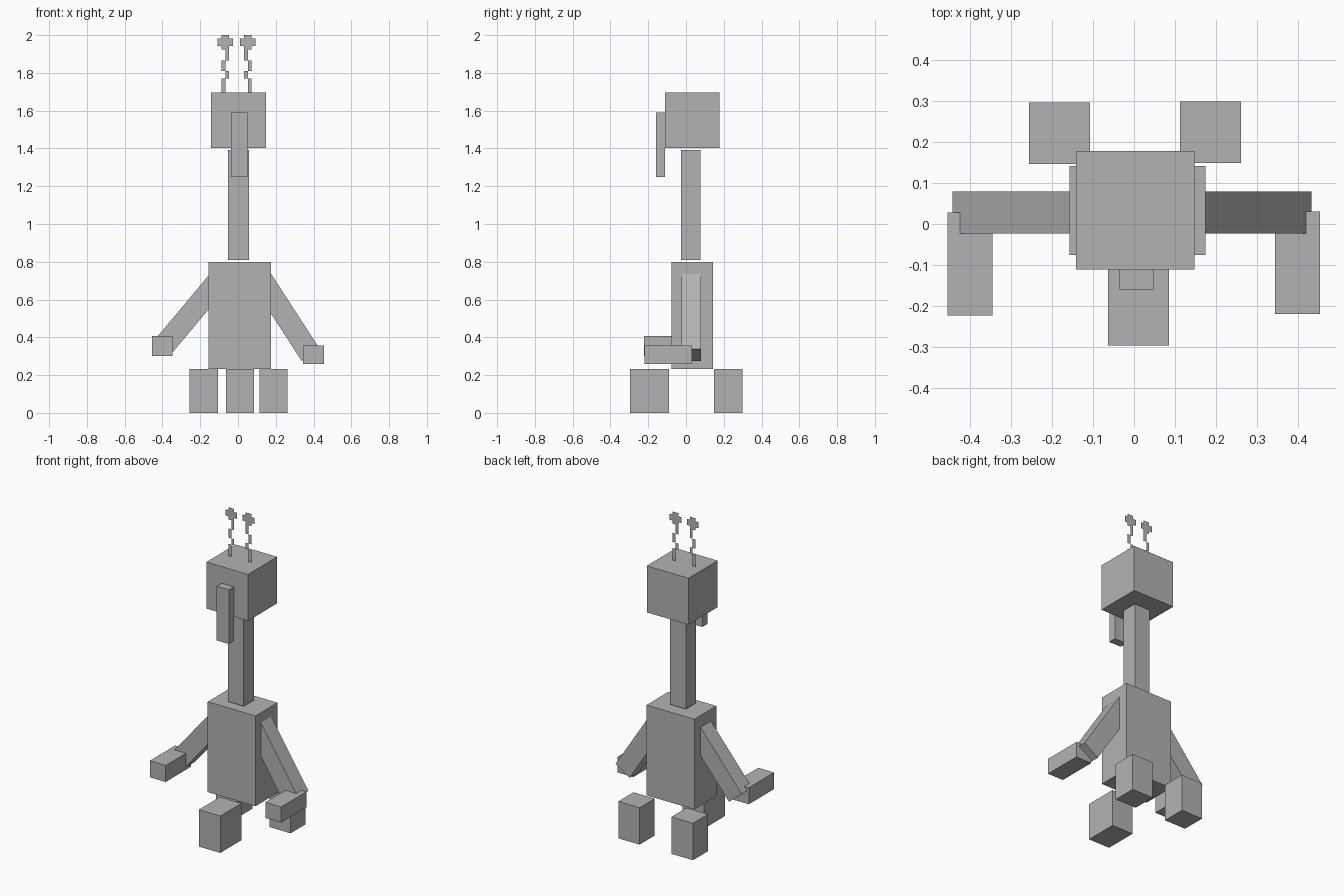
import bpy
import bmesh
import math
from mathutils import Matrix, Vector

if "Cube" in bpy.data.objects:
    bpy.data.objects.remove(bpy.data.objects["Cube"])

grey = bpy.data.materials.new("mid grey")
grey.diffuse_color = (0.45, 0.45, 0.45, 1)
grey.use_nodes = True
grey.node_tree.nodes["Principled BSDF"].inputs["Base Color"].default_value = grey.diffuse_color


def finish(name, bm):
    mesh = bpy.data.meshes.new(name)
    bm.to_mesh(mesh)
    bm.free()
    mesh.materials.append(grey)
    obj = bpy.data.objects.new(name, mesh)
    bpy.context.collection.objects.link(obj)
    return obj


def box(name, x, y, z):
    """Box from its (low, high) limits on each axis."""
    size = [b - a for a, b in (x, y, z)]
    mid = Vector([(a + b) / 2 for a, b in (x, y, z)])
    bm = bmesh.new()
    bmesh.ops.create_cube(bm, size=1, matrix=Matrix.Translation(mid) @ Matrix.Diagonal((*size, 1)))
    return finish(name, bm)


def arm(name, wrist, direction, length):
    """Slanted square bar running from the wrist up into the body."""
    d = Vector((direction[0], 0, direction[1])).normalized()
    bar = box(name, (-0.0575, 0.0575), (-0.0515, 0.0515), (0, length))
    turn = Matrix.Rotation(math.atan2(d.x, d.z), 4, 'Y')
    bar.data.transform(Matrix.Translation((wrist[0], 0.0285, wrist[1])) @ turn)
    return bar


# Body, neck, head and nose
box("body", (-0.157, 0.175), (-0.076, 0.142), (0.233, 0.80))
box("neck", (-0.053, 0.058), (-0.026, 0.076), (0.81, 1.393))
box("head", (-0.142, 0.148), (-0.111, 0.178), (1.403, 1.695))
box("nose", (-0.036, 0.049), (-0.160, -0.111), (1.25, 1.59))

# Three stubby legs
box("front_leg", (-0.064, 0.085), (-0.297, -0.089), (0.0, 0.232))
box("back_leg_left", (-0.256, -0.107), (0.147, 0.297), (0.0, 0.232))
box("back_leg_right", (0.113, 0.261), (0.149, 0.299), (0.0, 0.232))

# Arms and forward-reaching hands
arm("arm_left", (-0.399, 0.347), (0.642, 0.767), 0.46)
arm("arm_right", (0.385, 0.307), (-0.544, 0.839), 0.50)
box("hand_left", (-0.456, -0.346), (-0.223, 0.028), (0.302, 0.406))
box("hand_right", (0.344, 0.454), (-0.220, 0.031), (0.260, 0.358))

# Flat stepped antennae: (first column, last column, top row, bottom row)
CELLS = [(1, 3, 0, 1), (0, 4, 1, 3), (1, 3, 3, 4),
         (2, 3, 4, 7), (1, 2, 7, 10), (2, 3, 10, 12), (1, 2, 12, 16)]
COL, ROW = 0.0203, 0.0191
for side, sign in (("left", 1), ("right", -1)):
    bm = bmesh.new()
    for c0, c1, r0, r1 in CELLS:
        corners = [(c0, r1), (c1, r1), (c1, r0), (c0, r0)]
        if sign < 0:
            corners.reverse()
        bm.faces.new([bm.verts.new((-0.0075 + sign * (-0.1005 + c * COL), 0.03, 2.0 - r * ROW))
                      for c, r in corners])
    bmesh.ops.remove_doubles(bm, verts=bm.verts, dist=0.0005)
    finish("antenna_" + side, bm)
